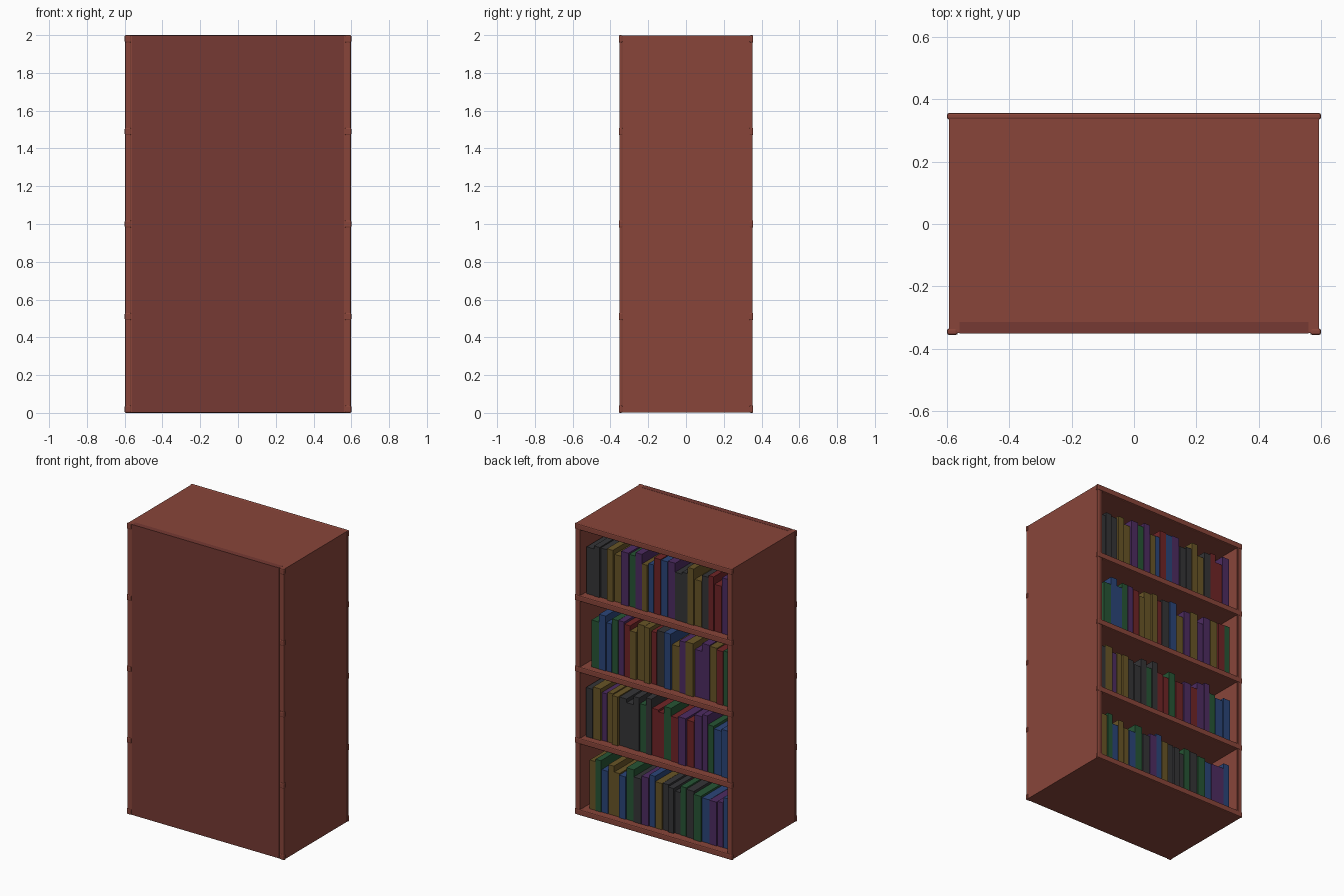
import bpy
import random

if "Cube" in bpy.data.objects:
    bpy.data.objects.remove(bpy.data.objects["Cube"])

random.seed(4)


def material(name, rgb):
    m = bpy.data.materials.new(name)
    m.diffuse_color = (*rgb, 1)
    m.use_nodes = True
    m.node_tree.nodes["Principled BSDF"].inputs["Base Color"].default_value = m.diffuse_color
    return m


WOOD = material("wood", (0.25, 0.06, 0.042))
PANEL = material("panel_wood", (0.18, 0.042, 0.033))
COVERS = {
    "K": material("cover_grey", (0.035, 0.035, 0.038)),
    "Y": material("cover_ochre", (0.14, 0.09, 0.02)),
    "P": material("cover_purple", (0.075, 0.025, 0.12)),
    "G": material("cover_green", (0.02, 0.09, 0.035)),
    "B": material("cover_blue", (0.024, 0.06, 0.19)),
    "R": material("cover_red", (0.16, 0.018, 0.02)),
}


def box(name, lo, hi, mat, bevel=0):
    """Box between two opposite corners, optionally with rounded edges."""
    bpy.ops.mesh.primitive_cube_add(size=1, location=[(a + b) / 2 for a, b in zip(lo, hi)])
    o = bpy.context.object
    o.name = name
    o.scale = [b - a for a, b in zip(lo, hi)]
    bpy.ops.object.transform_apply(location=False, rotation=False, scale=True)
    o.data.materials.append(mat)
    if bevel:
        mod = o.modifiers.new("bevel", "BEVEL")
        mod.width = bevel
        mod.segments = 2
    return o


# Carcass: two sides, five boards and the closed panel
LEVELS = [0.02, 0.51, 1.0, 1.49, 1.98]
for side, s in (("left", -1), ("right", 1)):
    x0, x1 = sorted((s * 0.56, s * 0.594))
    box(side + "_side", (x0, -0.35, 0.002), (x1, 0.35, 1.998), WOOD)
for i, z in enumerate(LEVELS):
    name = "bottom_board" if i == 0 else "top_board" if i == 4 else "shelf"
    w = 0.592 if i in (0, 4) else 0.562
    box(name, (-w, -0.35, z - 0.018), (w, 0.35, z + 0.018), WOOD)
box("closed_panel", (-0.56, -0.352, 0.003), (0.56, -0.315, 1.999), PANEL)

# Rounded trim along the vertical corners
for sx in (-1, 1):
    for sy in (-1, 1):
        x0, x1 = sorted((sx * 0.566, sx * 0.597))
        y0, y1 = sorted((sy * 0.335, sy * 0.353))
        box("corner_trim", (x0, y0, 0.004), (x1, y1, 1.996), WOOD, 0.006)

# Rounded trim on the board edges of the open face
for z in LEVELS:
    box("board_trim", (-0.6, 0.335, z - 0.02), (0.6, 0.356, z + 0.02), WOOD, 0.007)

# Ends of the board trim on the closed face corners
for z in LEVELS:
    for s in (-1, 1):
        x0, x1 = sorted((s * 0.565, s * 0.6))
        box("trim_end", (x0, -0.356, z - 0.02), (x1, -0.335, z + 0.02), WOOD, 0.007)

# Rows of books: first book is at +x, spines face the open side
ROWS = [
    (0.52, 0.325, "YGBYYBGKPBYKKKGKGBPPB"),
    (0.545, 0.345, "KYPYYKKKGKRRGRPRPPGBB"),
    (0.505, 0.345, "GBBGPRYYYRKBYPYPPYRG"),
    (0.545, 0.355, "KKKYYPGPYBRBPKKYYKRRP"),
]
for z, (start, height, colours) in zip(LEVELS, ROWS):
    widths = [random.uniform(0.8, 1.2) for _ in colours]
    unit = (start + 0.54) / sum(widths)
    x = start
    for c, w in zip(colours, widths):
        h = height + random.uniform(-0.04, 0.04)
        front = 0.3 + random.uniform(-0.008, 0.008)
        box("book", (x - w * unit + 0.003, front - 0.48, z + 0.018),
            (x, front, z + 0.018 + h), COVERS[c])
        x -= w * unit
